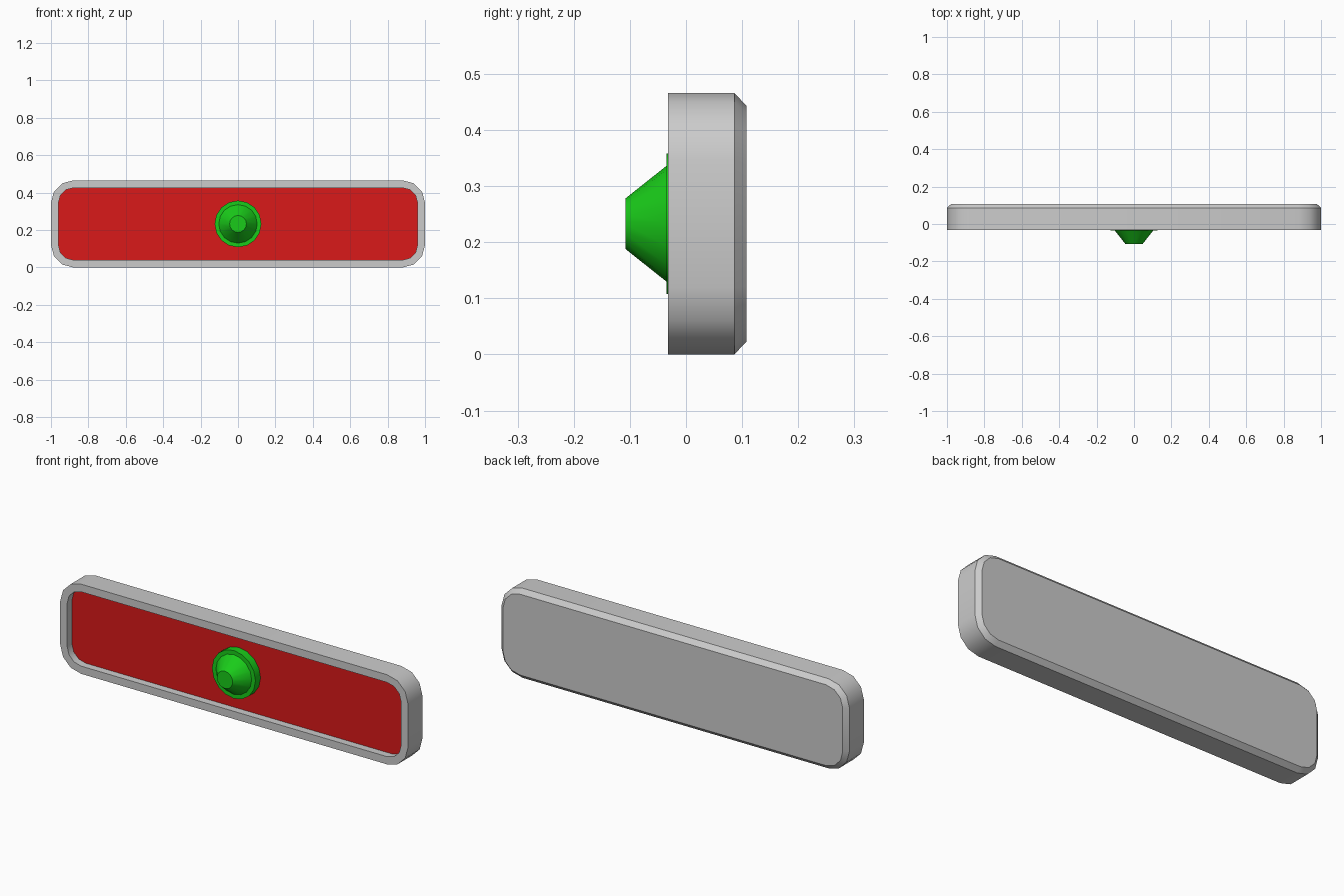
import bpy, bmesh
from math import sin, cos, pi, radians

if "Cube" in bpy.data.objects:
    bpy.data.objects.remove(bpy.data.objects["Cube"])

W, H, R = 1.0, 0.233, 0.12   # half width, half height, corner radius
PANEL_Y = 0.007


def outline(inset, y, seg=3):
    """Rounded rectangle in the xz plane, shrunk by inset."""
    r = R - inset
    pts = []
    for q, (sx, sz) in enumerate([(1, 1), (-1, 1), (-1, -1), (1, -1)]):
        for i in range(seg + 1):
            a = (q + i / seg) * pi / 2
            pts.append((sx * (W - R) + r * cos(a), y,
                        H + sz * (H - R) + r * sin(a)))
    return pts


def ring(radius, y, n=16):
    return [(radius * cos(2 * pi * i / n), y, H + radius * sin(2 * pi * i / n))
            for i in range(n)]


def loft(name, loops, cap_first=True, cap_last=True, color=None):
    """Skin a list of matching loops and cap the ends."""
    bm = bmesh.new()
    rows = [[bm.verts.new(p) for p in loop] for loop in loops]
    n = len(rows[0])
    for a, b in zip(rows, rows[1:]):
        for i in range(n):
            j = (i + 1) % n
            bm.faces.new((a[i], a[j], b[j], b[i]))
    if cap_first:
        bm.faces.new(rows[0][::-1])
    if cap_last and len(rows) > 1 or not cap_first:
        bm.faces.new(rows[-1])
    if len(rows) > 1:
        bmesh.ops.recalc_face_normals(bm, faces=bm.faces)
    me = bpy.data.meshes.new(name)
    bm.to_mesh(me)
    bm.free()
    ob = bpy.data.objects.new(name, me)
    bpy.context.collection.objects.link(ob)
    if color:
        mat = bpy.data.materials.new(name + "_color")
        mat.diffuse_color = color
        mat.use_nodes = True
        mat.node_tree.nodes["Principled BSDF"].inputs["Base Color"].default_value = mat.diffuse_color
        me.materials.append(mat)
    bpy.ops.object.select_all(action='DESELECT')
    ob.select_set(True)
    bpy.context.view_layer.objects.active = ob
    bpy.ops.object.shade_smooth_by_angle(angle=radians(35))
    return ob


# housing: chamfered back, side walls, front rim, recess
loft("housing", [outline(0.023, 0.108), outline(0, 0.086), outline(0, -0.032),
                 outline(0.04, -0.032), outline(0.04, PANEL_Y + 0.002)])

# red panel at the bottom of the recess, a thin slab
loft("front_panel", [outline(0.04, PANEL_Y), outline(0.04, PANEL_Y + 0.002)],
     color=(0.7, 0.01, 0.01, 1))

# knob: flange with a tapered cone
loft("knob", [ring(0.125, PANEL_Y), ring(0.125, -0.035), ring(0.103, -0.035),
              ring(0.045, -0.108)], color=(0.01, 0.6, 0.01, 1))
